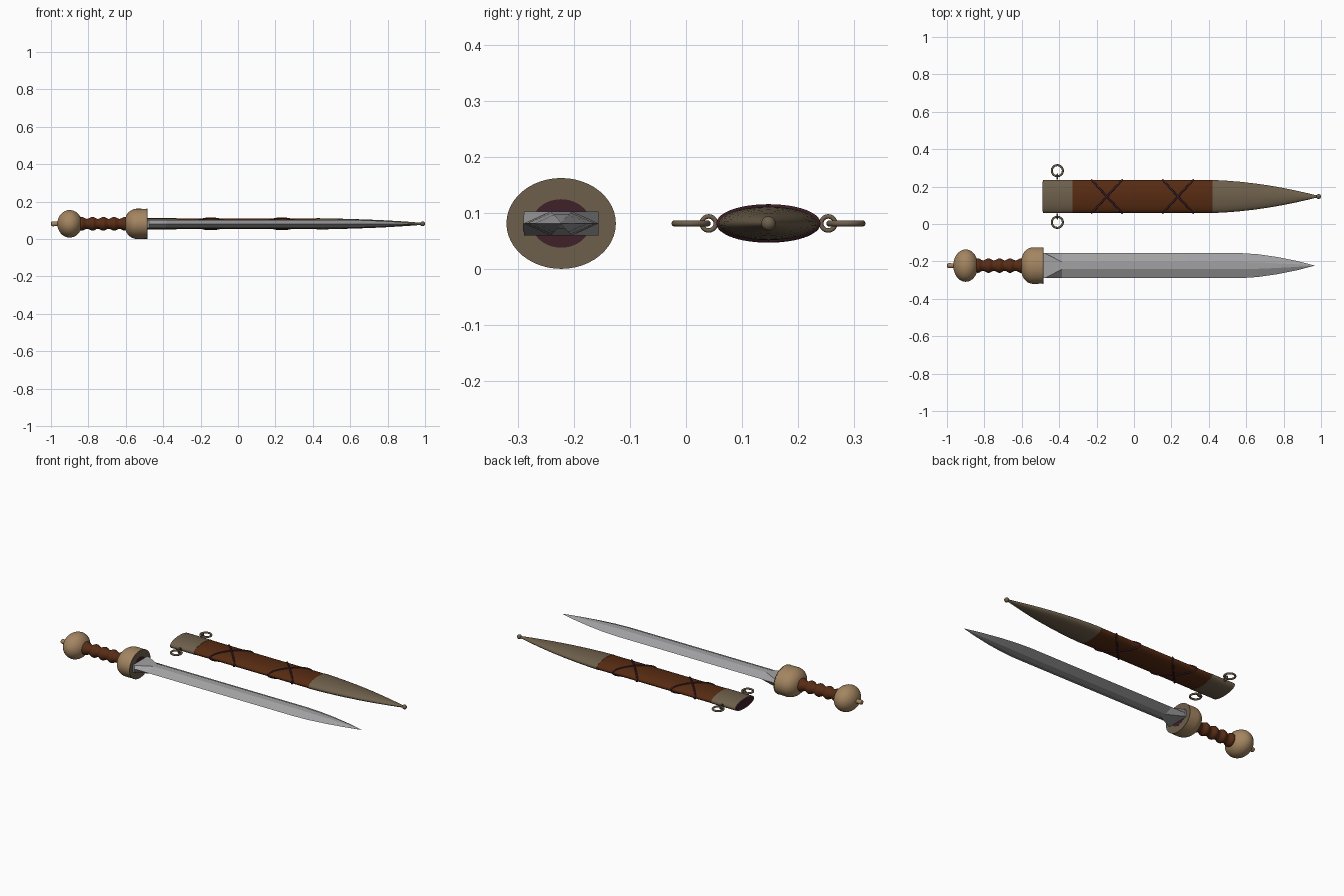
import bpy, bmesh, math
from mathutils import Vector

if "Cube" in bpy.data.objects:
    bpy.data.objects.remove(bpy.data.objects["Cube"])

ZC = 0.0815            # height of both long axes
SWORD_Y, SCAB_Y = -0.2225, 0.147


def mat(name, rgb):
    m = bpy.data.materials.new(name)
    m.diffuse_color = (*rgb, 1)
    m.use_nodes = True
    m.node_tree.nodes["Principled BSDF"].inputs["Base Color"].default_value = m.diffuse_color
    return m


STEEL = mat("steel", (0.36, 0.36, 0.37))
WOOD = mat("pale wood", (0.37, 0.235, 0.12))
BRONZE = mat("dull bronze", (0.155, 0.115, 0.07))
LEATHER = mat("brown leather", (0.095, 0.024, 0.006))
GRIP = mat("red brown grip", (0.10, 0.026, 0.008))
CORD = mat("dark red cord", (0.05, 0.014, 0.022))


def finish(obj, material, angle=35):
    obj.data.materials.append(material)
    bpy.ops.object.select_all(action='DESELECT')
    obj.select_set(True)
    bpy.context.view_layer.objects.active = obj
    bpy.ops.object.shade_smooth_by_angle(angle=math.radians(angle))
    return obj


def loft(name, rings, y, material, angle=35):
    """Skin rings of (x, [(y, z), ...]) along x, closing both ends."""
    bm = bmesh.new()
    loops = [[bm.verts.new((x, y + p, ZC + q)) for p, q in pts] for x, pts in rings]
    n = len(loops[0])
    for a, b in zip(loops, loops[1:]):
        for i in range(n):
            j = (i + 1) % n
            bm.faces.new((a[i], a[j], b[j], b[i]))
    bm.faces.new(loops[0][::-1])
    bm.faces.new(loops[-1])
    bmesh.ops.recalc_face_normals(bm, faces=bm.faces)
    me = bpy.data.meshes.new(name)
    bm.to_mesh(me)
    bm.free()
    obj = bpy.data.objects.new(name, me)
    bpy.context.collection.objects.link(obj)
    return finish(obj, material, angle)


def oval(a, b, n=40):
    return [(a * math.cos(2 * math.pi * i / n), b * math.sin(2 * math.pi * i / n))
            for i in range(n)]


def turned(name, profile, y, material, ratio=1.0, n=40):
    """Oval lathe along x from (x, half width) pairs."""
    return loft(name, [(x, oval(r, r * ratio, n)) for x, r in profile], y, material)


def ball_profile(cx, rx, r, steps=16):
    return [(cx - rx * math.cos(math.pi * (i + 0.1) / (steps + 0.2)),
             r * math.sin(math.pi * (i + 0.1) / (steps + 0.2))) for i in range(steps + 1)]


def torus(name, loc, major, minor, material, rot=(0, 0, 0)):
    bpy.ops.mesh.primitive_torus_add(location=loc, rotation=rot, major_radius=major,
                                     minor_radius=minor, major_segments=32, minor_segments=10)
    obj = bpy.context.object
    obj.name = name
    return finish(obj, material, 60)


# --- Sword -----------------------------------------------------------------
# blade: square shoulders that run into a six-sided section, then the point
def blade_section(w, flat, h):
    return [(w, 0), (flat, h), (-flat, h), (-w, 0), (-flat, -h), (flat, -h)]


blade = [(-0.50, 0.067, 0.0665, 0.0215), (-0.475, 0.067, 0.0665, 0.0215),
         (-0.385, 0.067, 0.019, 0.0215), (0.57, 0.067, 0.019, 0.0215),
         (0.66, 0.061, 0.017, 0.019), (0.76, 0.047, 0.013, 0.0155),
         (0.87, 0.025, 0.007, 0.009), (0.965, 0.0008, 0.0003, 0.0005)]
loft("blade", [(x, blade_section(w, f, h)) for x, w, f, h in blade], SWORD_Y, STEEL, 8)

# domed wooden guard with a bronze face plate and a dark socket around the blade
dome = [(-0.538 - 0.067 * math.cos(t), 0.0975 * math.sin(t) ** 0.8)
        for t in [math.pi / 2 * (i + 0.6) / 12.6 for i in range(13)]]
turned("guard", dome + [(-0.489, 0.0965)], SWORD_Y, WOOD, 0.83, 48)
turned("guard_plate", [(-0.489, 0.0975), (-0.485, 0.0975)], SWORD_Y, BRONZE, 0.83, 48)
turned("guard_socket", [(-0.486, 0.052), (-0.4843, 0.052)], SWORD_Y, CORD, 0.83, 40)

# ribbed grip with four finger swells
grip = [(-0.85 + 0.26 * i / 48, 0.0335 + 0.0055 * math.cos(2 * math.pi * (i / 48 * 4.5 - 0.25)))
        for i in range(49)]
turned("grip", grip, SWORD_Y, GRIP, 0.95, 32)

# pommel and its end knob
turned("pommel", ball_profile(-0.90, 0.066, 0.0865, 24), SWORD_Y, WOOD, 0.85)
turned("pommel_knob", [(-1.0, 0.006), (-0.997, 0.011), (-0.99, 0.0135), (-0.975, 0.0125),
                       (-0.955, 0.0125)], SWORD_Y, WOOD, 1.0, 20)

# --- Scabbard --------------------------------------------------------------
A, B = 0.087, 0.0285
loft("scabbard_throat", [(-0.487, oval(0.0885, 0.030)), (-0.33, oval(0.0885, 0.030))],
     SCAB_Y, BRONZE)
loft("scabbard_mouth", [(-0.4885, oval(0.081, 0.0245)), (-0.486, oval(0.081, 0.0245))],
     SCAB_Y, CORD)
loft("scabbard_body", [(-0.34, oval(A, B)), (0.43, oval(A, B))], SCAB_Y, LEATHER)

# tapering metal end
chape = [(0.42, 0.0885, 0.030), (0.49, 0.085, 0.029), (0.565, 0.079, 0.027),
         (0.645, 0.070, 0.0245), (0.725, 0.0585, 0.0215), (0.79, 0.047, 0.0185),
         (0.858, 0.0335, 0.0145), (0.92, 0.0195, 0.0105), (0.978, 0.006, 0.006)]
loft("scabbard_chape", [(x, oval(a, b)) for x, a, b in chape], SCAB_Y, BRONZE)
turned("chape_ball", ball_profile(0.987, 0.013, 0.013, 12), SCAB_Y, BRONZE, 1.0, 20)


# crossed cords: tilted loops wrapped around the body
def cord(name, cx, half):
    cu = bpy.data.curves.new(name, 'CURVE')
    cu.dimensions = '3D'
    cu.bevel_depth = 0.0048
    cu.bevel_resolution = 2
    sp = cu.splines.new('POLY')
    pts = oval(A + 0.001, B + 0.001, 48)
    sp.points.add(len(pts) - 1)
    for p, (y, z) in zip(sp.points, pts):
        p.co = (cx + half * y / A, SCAB_Y + y, ZC + z, 1)
    sp.use_cyclic_u = True
    tmp = bpy.data.objects.new(name + "_path", cu)
    me = bpy.data.meshes.new_from_object(tmp)
    bpy.data.objects.remove(tmp)
    obj = bpy.data.objects.new(name, me)
    bpy.context.collection.objects.link(obj)
    finish(obj, CORD, 60)


for k, cx in enumerate((-0.145, 0.235)):
    for s in (-1, 1):
        cord(f"cord_{k}_{'a' if s < 0 else 'b'}", cx, s * 0.08)

# carrying rings, each hung from a small upright eye
for s, side in ((-1, "front"), (1, "back")):
    torus(f"ring_{side}", (-0.41, SCAB_Y + s * 0.138, ZC), 0.0295, 0.0055, BRONZE)
    torus(f"eye_{side}", (-0.41, SCAB_Y + s * 0.1065, ZC), 0.0125, 0.004, BRONZE,
          (0, math.pi / 2, 0))
